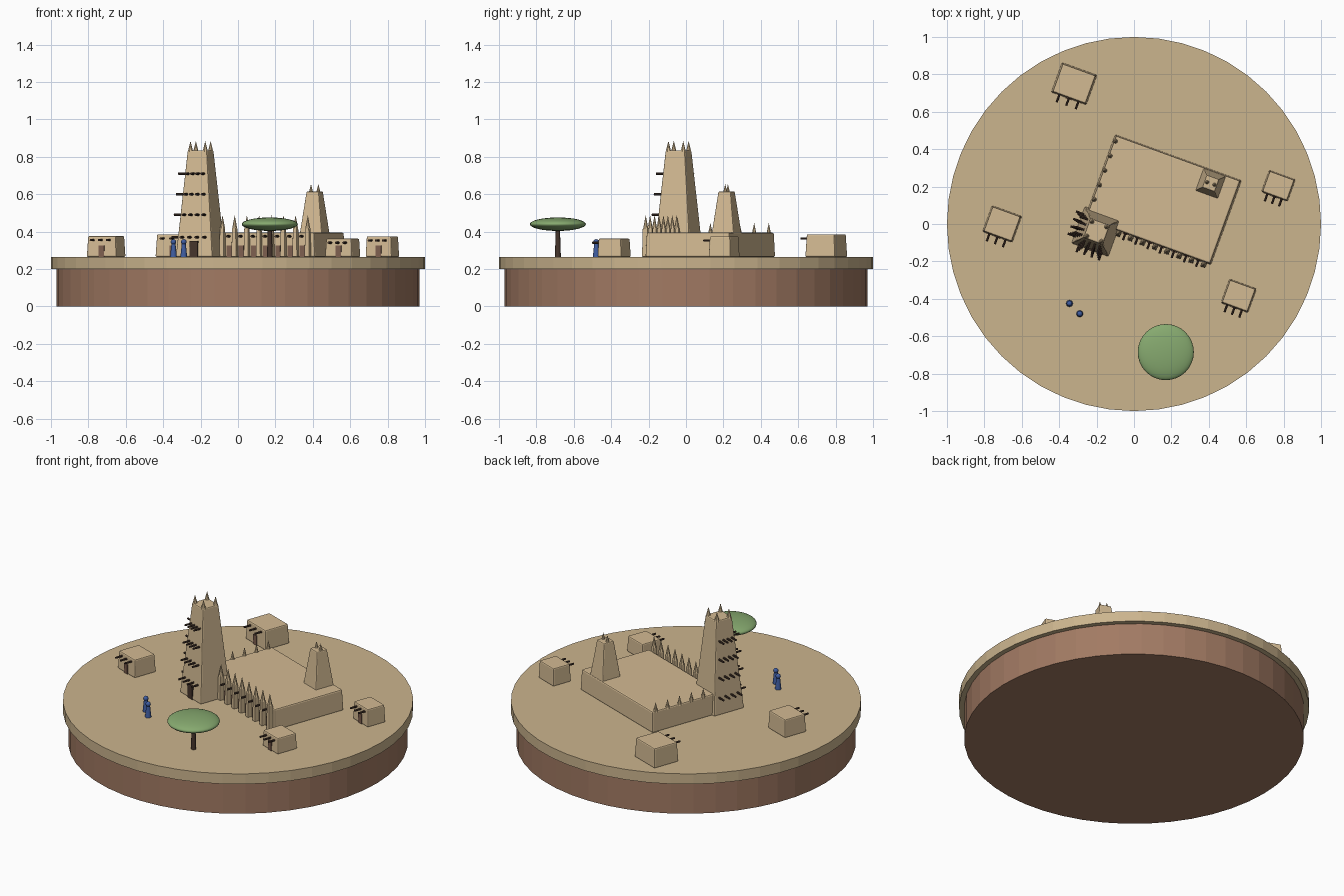
import bpy, math
from mathutils import Matrix, Vector

cube = bpy.data.objects.get("Cube")
if cube:
    bpy.data.objects.remove(cube, do_unlink=True)

GROUND = 0.265
TURN = Matrix.Rotation(math.radians(-20), 4, 'Z')


def material(name, rgb):
    m = bpy.data.materials.new(name)
    m.use_nodes = True
    m.diffuse_color = (*rgb, 1)
    m.node_tree.nodes["Principled BSDF"].inputs["Base Color"].default_value = (*rgb, 1)
    return m


sand = material("sand", (0.60, 0.46, 0.27))
mud = material("mud_plaster", (0.65, 0.49, 0.29))
earth = material("red_earth", (0.36, 0.195, 0.125))
door_brown = material("door_brown", (0.21, 0.115, 0.08))
wood = material("dark_wood", (0.06, 0.035, 0.025))
leaf = material("leaf_green", (0.24, 0.40, 0.16))
robe = material("blue_robe", (0.05, 0.11, 0.36))


def finish(name, mat, frame=None, smooth=False):
    """Name and colour the active object, and place it in a building's frame."""
    ob = bpy.context.object
    ob.name = name
    ob.data.materials.append(mat)
    if frame:
        bpy.context.view_layer.update()
        ob.matrix_world = frame @ ob.matrix_world
    if smooth:
        bpy.ops.object.shade_smooth_by_angle(angle=math.radians(40))
    return ob


def cone(name, mat, x, y, z0, z1, r0, r1=0, frame=None, sides=8, smooth=False):
    bpy.ops.mesh.primitive_cone_add(vertices=sides, radius1=r0, radius2=r1, depth=z1 - z0,
                                    location=(x, y, (z0 + z1) / 2))
    return finish(name, mat, frame, smooth)


def block(name, mat, x, y, z0, z1, w, d, top=1.0, frame=None, bevel=0):
    """Box whose upper face is scaled by top."""
    bpy.ops.mesh.primitive_cube_add(size=1, location=(x, y, (z0 + z1) / 2))
    ob = bpy.context.object
    for v in ob.data.vertices:
        s = top if v.co.z > 0 else 1
        v.co = Vector((v.co.x * w * s, v.co.y * d * s, v.co.z * (z1 - z0)))
    if bevel:
        mod = ob.modifiers.new("soft_edges", 'BEVEL')
        mod.width, mod.segments = bevel, 2
    return finish(name, mat, frame)


def beam(name, x, y, z, frame, length=0.06, side=False, radius=0.006):
    """Wooden beam centred at a wall, pointing out along -y, or -x if side."""
    rot = (0, math.pi / 2, 0) if side else (math.pi / 2, 0, 0)
    bpy.ops.mesh.primitive_cylinder_add(vertices=8, radius=radius, depth=length,
                                        location=(x, y, z), rotation=rot)
    return finish(name, wood, frame)


def frame_at(x, y):
    return Matrix.Translation((x, y, 0)) @ TURN


# Round base
cone("earth_base", earth, 0, 0, 0, 0.2, 0.97, 0.97, sides=48)
cone("sand_ground", sand, 0, 0, 0.2, GROUND, 1, 1, sides=48)

# Main hall
hall = frame_at(0.155, 0.13)
HW, HD, ROOF = 0.36, 0.24, 0.395
block("hall", mud, 0, 0, GROUND, ROOF, HW * 2, HD * 2, 0.98, hall, 0.008)

# Spiked buttresses along the front, with doorways and beams between them
STEP = 0.0693
for i in range(8):
    x = -0.162 + i * STEP
    block("front_buttress", mud, x, -HD - 0.01, GROUND, 0.42, 0.028, 0.035, 0.8, hall, 0.004)
    cone("buttress_spike", mud, x, -HD - 0.01, 0.415, 0.488, 0.015, frame=hall)
    if i < 7:
        mid = x + STEP / 2
        block("hall_doorway", door_brown, mid, -HD, GROUND, 0.325, 0.028, 0.008, frame=hall)
        beam("hall_beam", mid, -HD - 0.012, 0.375, hall, 0.05)

# Small spikes on the side wall
for i in range(5):
    cone("side_wall_spike", mud, -HW + 0.015, -0.125 + i * 0.083, 0.385, 0.447, 0.014, frame=hall)

# Tall tower with four rows of beams on two sides
tower = frame_at(-0.2, -0.04)
T0, T1, TOP = 0.105, 0.055, 0.835
block("tall_tower", mud, 0, 0, GROUND, TOP, T0 * 2, T0 * 2, T1 / T0, tower, 0.007)
for sx in (-1, 1):
    for sy in (-1, 1):
        cone("tower_spike", mud, sx * 0.042, sy * 0.042, TOP - 0.01, 0.885, 0.016, frame=tower)
for z in (0.37, 0.49, 0.6, 0.71):
    half = T0 + (T1 - T0) * (z - GROUND) / (TOP - GROUND)
    for k in (-0.66, -0.22, 0.22, 0.66):
        beam("tower_front_beam", k * half, -half - 0.015, z, tower)
        beam("tower_side_beam", -half - 0.015, k * half, z, tower, side=True)
block("tower_door", wood, 0, -T0 + 0.002, GROUND, 0.35, 0.045, 0.01, frame=tower)

# Small tower on the hall roof
turret = frame_at(0.41, 0.217)
block("small_tower", mud, 0, 0, 0.385, 0.615, 0.128, 0.128, 0.55, turret, 0.006)
for x in (-0.021, 0.021):
    cone("small_tower_spike", mud, x, 0, 0.605, 0.655, 0.013, frame=turret)

# Houses: position, width, depth, roof height
for x, y, w, d, roof in ((-0.705, 0.0, 0.17, 0.15, 0.377), (-0.32, 0.75, 0.2, 0.17, 0.386),
                         (0.772, 0.204, 0.15, 0.125, 0.375), (0.56, -0.384, 0.155, 0.137, 0.363)):
    f = frame_at(x, y)
    block("house", mud, 0, 0, GROUND, roof, w, d, 0.93, f, 0.007)
    block("house_door", door_brown, 0, -d / 2 + 0.001, GROUND, 0.325, 0.032, 0.009, frame=f)
    for k in (-0.27, 0, 0.27):
        beam("house_beam", k * w, -d / 2 - 0.01, roof - 0.022, f)

# Tree with a flat crown
cone("tree_trunk", wood, 0.17, -0.685, GROUND, 0.42, 0.016, 0.011, sides=10, smooth=True)
bpy.ops.mesh.primitive_uv_sphere_add(segments=32, ring_count=16, location=(0.17, -0.685, 0.44))
bpy.context.object.scale = (0.15, 0.15, 0.036)
finish("tree_crown", leaf, smooth=True)

# Two robed people
for x, y in ((-0.345, -0.425), (-0.29, -0.48)):
    cone("robed_body", robe, x, y, GROUND, 0.335, 0.018, 0.011, sides=12, smooth=True)
    bpy.ops.mesh.primitive_uv_sphere_add(segments=12, ring_count=8, radius=0.015,
                                         location=(x, y, 0.345))
    finish("head", robe, smooth=True)
